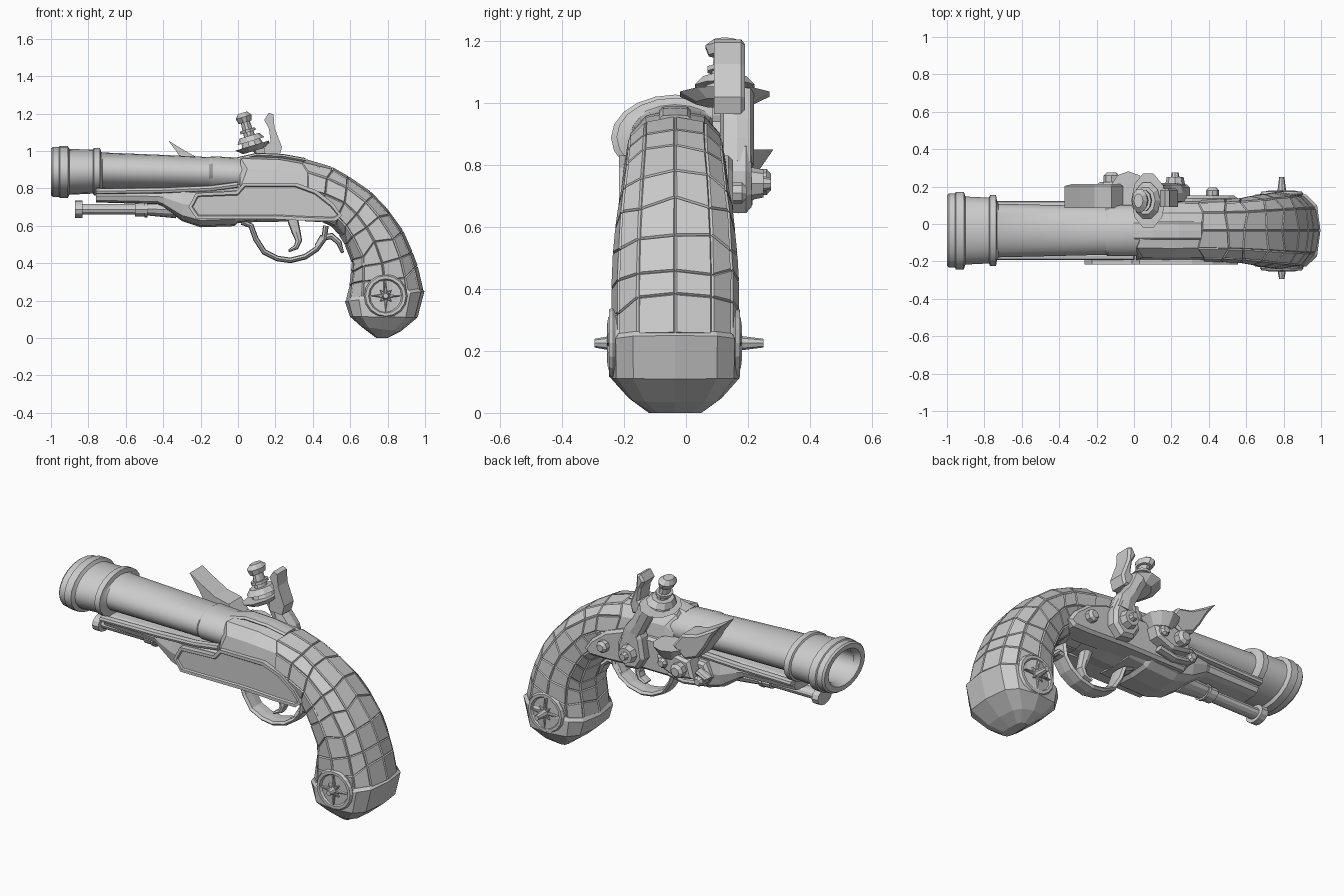
import bpy, bmesh, math, random
from mathutils import Vector

if "Cube" in bpy.data.objects:
    bpy.data.objects.remove(bpy.data.objects["Cube"])

random.seed(4)
CY = -0.035  # centre plane of the gun body


def finish(name, bm, smooth=False):
    bmesh.ops.recalc_face_normals(bm, faces=bm.faces[:])
    me = bpy.data.meshes.new(name)
    bm.to_mesh(me)
    bm.free()
    ob = bpy.data.objects.new(name, me)
    bpy.context.collection.objects.link(ob)
    if smooth:
        for p in me.polygons:
            p.use_smooth = True
        me.set_sharp_from_angle(angle=math.radians(30))
    return ob


def loft(name, stations, sides=12, power=2.0, cy=CY, smooth=False, panels=None, jitter=0.0):
    """Skin rings given as (top x, top z, bottom x, bottom z, half width)."""
    bm = bmesh.new()
    rings = []
    for i, (tx, tz, bx, bz, hw) in enumerate(stations):
        ring = []
        for k in range(sides):
            a = 2 * math.pi * k / sides
            c, s = (math.copysign(abs(v) ** (2 / power), v) for v in (math.cos(a), math.sin(a)))
            j = random.uniform(-jitter, jitter) if 0 < i < len(stations) - 1 else 0
            # jitter slides points along the sweep, across the ring plane
            ring.append(bm.verts.new(((tx + bx) / 2 + (tx - bx) / 2 * c + j * (tz - bz) * 2,
                                      cy + hw * s,
                                      (tz + bz) / 2 + (tz - bz) / 2 * c - j * (tx - bx) * 2)))
        rings.append(ring)
    raised = []
    for i in range(len(rings) - 1):
        for k in range(sides):
            n = (k + 1) % sides
            f = bm.faces.new((rings[i][k], rings[i][n], rings[i + 1][n], rings[i + 1][k]))
            if panels is not None and i >= panels:
                raised.append(f)
    bm.faces.new(rings[0])
    bm.faces.new(rings[-1])
    if raised:
        bmesh.ops.recalc_face_normals(bm, faces=bm.faces[:])
        bmesh.ops.inset_individual(bm, faces=raised, thickness=0.006, depth=0.007)
    return finish(name, bm, smooth)


def strip(name, path, thick, hw, cy=CY):
    """Bent bar following (x, z) points."""
    pts = [Vector(p) for p in path]
    st = []
    for i, p in enumerate(pts):
        d = (pts[min(i + 1, len(pts) - 1)] - pts[max(i - 1, 0)]).normalized()
        t = thick[i] if isinstance(thick, list) else thick
        st.append((p.x - d.y * t, p.y + d.x * t, p.x + d.y * t, p.y - d.x * t, hw))
    return loft(name, st, 8, 3.0, cy)


def prism(name, pts, y0, y1, bevel=0.01, recess=None):
    """Extrude an (x, z) outline from y0 to the visible side y1."""
    bm = bmesh.new()
    a = [bm.verts.new((x, y0, z)) for x, z in pts]
    b = [bm.verts.new((x, y1, z)) for x, z in pts]
    bm.faces.new(a)
    outer = bm.faces.new(b)
    for i in range(len(pts)):
        j = (i + 1) % len(pts)
        bm.faces.new((a[i], a[j], b[j], b[i]))
    bmesh.ops.recalc_face_normals(bm, faces=bm.faces[:])
    if recess:
        bmesh.ops.inset_region(bm, faces=[outer], thickness=0.018, depth=0)
        bmesh.ops.inset_region(bm, faces=[outer], thickness=0.006, depth=-recess)
    elif bevel:
        bmesh.ops.bevel(bm, geom=list(outer.edges), offset=bevel, segments=1, affect='EDGES')
    return finish(name, bm)


def cyl(name, p0, p1, r0, r1=None, sides=10, squash=1.0):
    """Cone or cylinder between two points; squash widens it in y."""
    p0, p1 = Vector(p0), Vector(p1)
    bm = bmesh.new()
    bmesh.ops.create_cone(bm, cap_ends=True, segments=sides, radius1=r0,
                          radius2=r0 if r1 is None else r1, depth=(p1 - p0).length)
    bm.transform((p1 - p0).to_track_quat('Z', 'Y').to_matrix().to_4x4())
    for v in bm.verts:
        v.co.y *= squash
        v.co += (p0 + p1) / 2
    return finish(name, bm)


# Barrel: hollow, wider than tall, with muzzle rings
prof = [(-0.45, .89, .078), (-0.97, .889, .085), (-1.0, .889, .1), (-1.0, .888, .126),
        (-0.99, .888, .133), (-0.957, .888, .133), (-0.953, .888, .139), (-0.91, .888, .139),
        (-0.903, .888, .125), (-0.9, .888, .122), (-0.775, .89, .118), (-0.77, .89, .127),
        (-0.738, .89, .127), (-0.732, .89, .105), (-0.725, .896, .096), (-0.4, .888, .091),
        (-0.15, .88, .087), (-0.14, .88, .092), (0.08, .87, .09)]
loft("barrel", [(x, z + r, x, z - r, r * 1.49) for x, z, r in prof], 20, smooth=True)

# Fore-end of the stock
fore = [(-.76, .795, .725, .12), (-.43, .80, .715, .13), (-.40, .805, .70, .14), (-.30, .81, .625, .155),
        (-.20, .815, .592, .16), (-.02, .825, .598, .165), (.0, .825, .615, .165), (.1, .83, .62, .165)]
loft("stock_fore_end", [(x, t, x, b, w) for x, t, b, w in fore], 12, 3.5)
for s in (-1, 1):
    strip("stock_rim", [(-.76, .785), (-.4, .79), (-.15, .80), (0, .82)], .016, .022, CY + s * .135)

# Grip with raised leather-like panels
loft("grip", [
    (.01, .94, .01, .62, .15), (.04, .978, .03, .62, .16), (.2, .972, .2, .62, .162),
    (.35, .95, .36, .63, .16), (.49, .91, .46, .625, .162), (.60, .855, .51, .60, .167),
    (.71, .775, .555, .55, .178), (.80, .68, .585, .49, .188), (.875, .575, .605, .42, .195),
    (.925, .465, .61, .355, .2), (.96, .36, .60, .28, .2), (.985, .255, .585, .205, .2)],
    12, 2.6, panels=3, jitter=0.035)
# Faceted butt cap
loft("butt_cap", [
    (.98, .265, .585, .215, .2), (.997, .25, .572, .195, .21), (.96, .11, .598, .115, .208),
    (.87, .035, .66, .06, .15), (.80, .0, .74, .0, .085)], 12, 3.2)
# Tang strip behind the barrel
strip("tang", [(.0, .955), (.1, .978), (.24, .972), (.36, .95)], .012, .05)

# Medallions with star and stud on both sides of the butt
mx, mz = .79, .225
for s, base in ((-1, -.20), (1, .125)):
    def at(d):
        return (mx, base + s * d, mz)
    cyl("medallion_disc", at(-.04), at(.035), .124, .112, 16)
    bpy.ops.mesh.primitive_torus_add(location=at(.035), rotation=(math.pi / 2, 0, 0), major_radius=.1,
                                     minor_radius=.016, major_segments=16, minor_segments=6)
    bpy.context.object.name = "medallion_rim"
    star = [(mx + r * math.cos(a), mz + r * math.sin(a)) for r, a in
            (((.085, .045, .025)[0 if k % 4 == 0 else 1 if k % 4 == 2 else 2], k * math.pi / 8)
             for k in range(16))]
    prism("medallion_star", star, base + s * .02, base + s * .055, 0.004)
    cyl("medallion_stud", at(.03), at(.095 if s < 0 else .125), .026, .014, 8)

# Side panel and lock plate
plate = [(-.265, .70), (-.225, .775), (-.01, .785), (.03, .83), (.31, .83), (.42, .79),
         (.51, .72), (.555, .655), (.52, .625), (.40, .625), (.2, .635), (-.22, .635)]
prism("side_panel", plate, -.1, -.216, recess=.008)
prism("lock_plate", plate, .03, .152, bevel=.015)

# Trigger guard, trigger, rear finial
strip("trigger_guard", [(.02, .62), (.07, .60), (.095, .53), (.14, .46), (.21, .425), (.28, .415),
                        (.36, .435), (.42, .475), (.46, .53), (.47, .60)], .015, .055)
strip("guard_finial", [(.42, .49), (.45, .535), (.50, .545), (.54, .51), (.56, .455)],
      [.012, .018, .018, .015, .008], .045)
strip("trigger", [(.29, .64), (.31, .57), (.325, .52), (.31, .485), (.27, .465)],
      [.03, .024, .018, .014, .007], .03)

# Ramrod with tip and collars
for nm, x0, x1, r in (("ramrod", -.84, -.36, .029), ("ramrod_tip", -.872, -.832, .047),
                      ("ramrod_collar", -.55, -.485, .038), ("ramrod_ring", -.50, -.485, .043)):
    cyl(nm, (x0, CY, .688), (x1, CY, .688), r, sides=12, squash=1.4)
cyl("ramrod_socket", (-.485, CY, .69), (-.33, CY, .685), .035, .045, 12, 1.5)

# Hammer: body, neck, spur
prism("hammer_body", [(.13, .72), (.17, .655), (.25, .645), (.30, .70), (.30, .78), (.265, .86),
                      (.19, .90), (.15, .84)], .14, .212, .018)
strip("hammer_neck", [(.225, .80), (.21, .87), (.17, .93), (.14, .99), (.12, 1.03)],
      [.065, .055, .045, .045, .05], .055, .165)
prism("hammer_spur", [(.14, 1.165), (.165, 1.205), (.19, 1.195), (.195, 1.125), (.235, 1.02),
                      (.22, .965), (.14, .97), (.14, 1.02), (.175, 1.05), (.165, 1.12)], .09, .19, .012)
cyl("hammer_bolt", (.22, .2, .74), (.22, .25, .74), .055, .045, 8)
cyl("hammer_bolt_head", (.22, .24, .74), (.22, .275, .74), .026, .018, 8)
# Jaws, flint and tilted jaw screw
ax = Vector((-.3, 0, 1)).normalized()
j = Vector((.085, .125, 1.0))
for nm, a, b, r0, r1, q in (("lower_jaw", 0, .03, .06, .095, 1.6), ("flint", .025, .06, .06, .05, 1.2),
                            ("upper_jaw", .055, .085, .075, .055, 1.35), ("screw_shaft", .08, .17, .03, .024, 1.5),
                            ("screw_collar", .105, .12, .042, .042, 1.4),
                            ("screw_head", .16, .19, .036, .044, 1.5), ("screw_cap", .19, .213, .044, .025, 1.5)):
    cyl(nm, j + ax * a, j + ax * b, r0, r1, 10, q)

# Pan and frizzen
cyl("pan", (-.03, .17, .785), (-.03, .17, .85), .06, .1, 10, 1.12)
prism("frizzen", [(-.372, 1.055), (-.29, 1.005), (-.21, .96), (-.12, .94), (-.06, .86), (-.14, .80),
                  (-.22, .83), (-.27, .90), (-.31, .97)], .085, .215, .012)
# Frizzen bridle, spring and bolts
prism("frizzen_bridle", [(-.20, .70), (-.17, .80), (-.06, .82), (.04, .78), (.02, .72), (-.08, .68)],
      .13, .225, .015)
strip("frizzen_spring", [(-.02, .68), (-.12, .66), (-.22, .675), (-.26, .71), (-.2, .735)], .016, .03, .17)
for x, z, y, r in ((-.12, .745, .275, .042), (-.01, .755, .25, .03), (-.22, .69, .215, .03), (.42, .71, .195, .034)):
    cyl("lock_bolt", (x, .14, z), (x, y - .015, z), r, sides=8)
    cyl("lock_bolt_head", (x, y - .015, z), (x, y, z), r, r * .6, 8)
